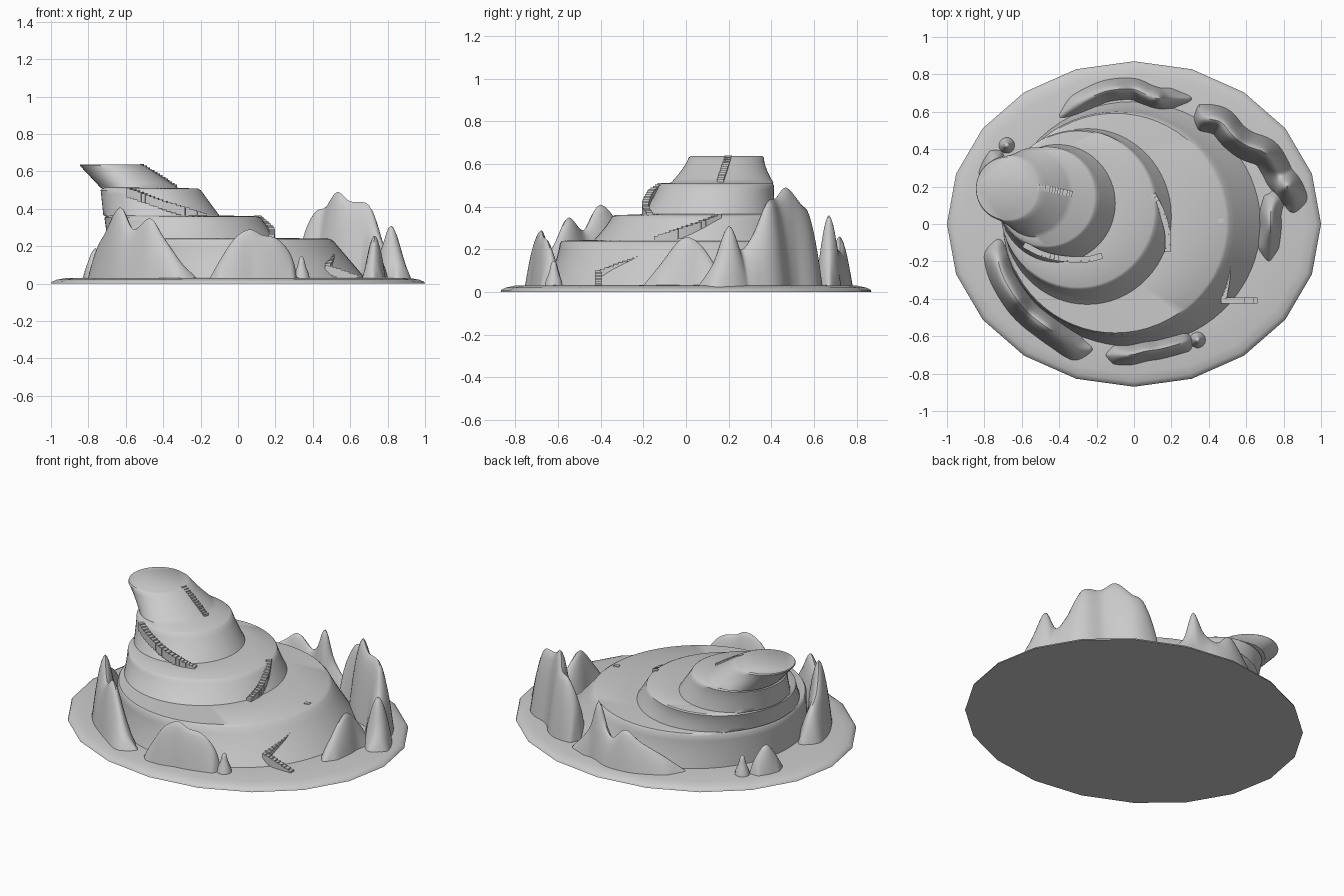
import bpy, bmesh, math
from mathutils import Vector

if "Cube" in bpy.data.objects:
    bpy.data.objects.remove(bpy.data.objects["Cube"])


def skin(name, rings, angle=40):
    """Bridge closed rings of equal length, cap both ends, shade smooth."""
    bm = bmesh.new()
    vr = [[bm.verts.new(p) for p in r] for r in rings]
    n = len(vr[0])
    for a, b in zip(vr, vr[1:]):
        for i in range(n):
            j = (i + 1) % n
            bm.faces.new((a[i], a[j], b[j], b[i]))
    bm.faces.new(vr[0])
    bm.faces.new(vr[-1])
    bmesh.ops.recalc_face_normals(bm, faces=bm.faces)
    return finish(name, bm, angle)


def finish(name, bm, angle):
    me = bpy.data.meshes.new(name)
    bm.to_mesh(me)
    bm.free()
    ob = bpy.data.objects.new(name, me)
    bpy.context.collection.objects.link(ob)
    if angle:
        bpy.ops.object.select_all(action='DESELECT')
        ob.select_set(True)
        bpy.context.view_layer.objects.active = ob
        bpy.ops.object.shade_smooth_by_angle(angle=math.radians(angle))
    return ob


def ellipse(cx, cy, rx, ry, z, n):
    return [(cx + rx * math.cos(2 * math.pi * i / n),
             cy + ry * math.sin(2 * math.pi * i / n), z) for i in range(n)]


def spline(pts, steps):
    """Catmull-Rom samples through the points."""
    p = [Vector(q) for q in pts]
    p = [2 * p[0] - p[1]] + p + [2 * p[-1] - p[-2]]
    out = []
    for k in range(1, len(p) - 2):
        a, b, c, d = p[k - 1:k + 3]
        for s in range(steps):
            t = s / steps
            out.append(0.5 * (2 * b + (c - a) * t + (2 * a - 5 * b + 4 * c - d) * t * t
                              + (3 * b - a - 3 * c + d) * t ** 3))
    return out + [p[-2]]


# low twenty-sided base plate
skin("base_plate", [ellipse(0, 0, r, 0.87 * r, z, 20) for r, z in
                    ((1.0, 0), (0.995, 0.01), (0.97, 0.021), (0.92, 0.03), (0.7, 0.034))])

# leaning stepped mound: (bottom cx, cy, rx, ry, z), (top cx, cy, rx, ry, z)
tiers = [
    ((-0.01, 0, 0.69, 0.655, 0.03), (-0.10, 0.005, 0.60, 0.595, 0.24)),
    ((-0.25, 0.04, 0.45, 0.47, 0.245), (-0.30, 0.08, 0.415, 0.425, 0.36)),
    ((-0.41, 0.11, 0.31, 0.315, 0.365), (-0.47, 0.145, 0.265, 0.27, 0.508)),
    ((-0.53, 0.17, 0.205, 0.24, 0.513), (-0.68, 0.19, 0.172, 0.175, 0.638)),
]
rings = []
for lo, hi in tiers:
    for s in range(7):
        f = s / 6 * 0.94
        g = 1 - (1 - f) ** 1.5
        cx = lo[0] + (hi[0] - lo[0]) * f
        cy = lo[1] + (hi[1] - lo[1]) * f
        rx = lo[2] + (hi[2] - lo[2]) * f
        ry = lo[3] + (hi[3] - lo[3]) * g
        rings.append(ellipse(cx, cy, rx, ry, lo[4] + (hi[4] - lo[4]) * f, 64))
    rings.append(ellipse(hi[0], hi[1], hi[2] - 0.008, hi[3] - 0.008, hi[4], 64))
skin("terraced_mound", rings)


# rock ridges: smooth walls following a path whose z is the crest height
def ridge(name, pts, w):
    path = spline(pts, 5)
    rings = []
    n = len(path)
    for i, p in enumerate(path):
        d = path[min(i + 1, n - 1)] - path[max(i - 1, 0)]
        side = Vector((d.y, -d.x, 0)).normalized()
        h = max(p.z - 0.02, 0.004)
        e = min(1, 0.25 + min(i, n - 1 - i) / 6)
        ring = []
        for k in range(-7, 8):
            t = k / 7
            o = p + side * (w * e * t)
            ring.append((o.x, o.y, 0.02 + h * (1 - abs(t) ** 1.8)))
        rings.append(ring)
    skin(name, rings, 50)


ridge("front_left_rocks", [(-.72, -.08, .03), (-.73, -.17, .2), (-.70, -.28, .28), (-.63, -.40, .41),
                           (-.56, -.48, .29), (-.47, -.55, .35), (-.40, -.60, .25),
                           (-.31, -.66, .12), (-.22, -.67, .03)], 0.075)
ridge("front_rocks", [(-.15, -.70, .03), (-.10, -.70, .12), (-.02, -.70, .24), (.06, -.68, .29),
                      (.13, -.67, .26), (.21, -.65, .24), (.28, -.63, .16), (.32, -.62, .03)], 0.055)
ridge("right_tall_rocks", [(.32, .56, .03), (.35, .56, .25), (.41, .56, .38), (.47, .54, .41),
                           (.53, .47, .49), (.60, .42, .44), (.70, .38, .42), (.75, .31, .26),
                           (.78, .25, .2), (.82, .20, .31), (.85, .13, .14), (.85, .06, .03)], 0.08)
ridge("right_low_rocks", [(.72, -.20, .03), (.72, -.12, .13), (.73, -.02, .25), (.73, .06, .23),
                          (.75, .14, .12), (.75, .18, .03)], 0.06)
ridge("back_rocks", [(-.40, .57, .03), (-.30, .64, .12), (-.18, .70, .2), (-.09, .72, .26),
                     (0, .72, .19), (.07, .69, .24), (.13, .67, .36), (.19, .67, .18),
                     (.31, .67, .03)], 0.06)
ridge("back_left_rocks", [(-.80, .20, .03), (-.78, .26, .14), (-.76, .31, .19), (-.73, .36, .12),
                          (-.71, .39, .03)], 0.055)

# small lone spires
for name, x, y, h in (("front_spire", .34, -.62, .145), ("back_left_spire", -.68, .42, .145)):
    prof = ((.045, .02), (.038, .055), (.025, .085), (.017, .115), (.012, h - .008), (.004, h))
    skin(name, [ellipse(x, y, r, r, z, 14) for r, z in prof], 60)


# stair flights: a box for every step along a path
def stairs(name, pts, count, width=0.032, depth=0.05):
    path = spline(pts, 20)
    bm = bmesh.new()
    m = len(path) - 1
    for i in range(count):
        a = path[round(i * m / count)]
        b = path[round((i + 1) * m / count)]
        d = Vector((b.x - a.x, b.y - a.y, 0))
        s = Vector((-d.y, d.x, 0)).normalized() * width / 2
        a2, b2 = Vector((a.x, a.y, 0)), Vector((b.x, b.y, 0))
        top = max(a.z, b.z)
        lo = Vector((0, 0, max(top - depth, 0.02)))
        hi = Vector((0, 0, top))
        v = [bm.verts.new(c + q) for q in (lo, hi) for c in (a2 - s, b2 - s, b2 + s, a2 + s)]
        for f in ((3, 2, 1, 0), (4, 5, 6, 7), (0, 1, 5, 4), (1, 2, 6, 5), (2, 3, 7, 6), (3, 0, 4, 7)):
            bm.faces.new([v[k] for k in f])
    bmesh.ops.recalc_face_normals(bm, faces=bm.faces)
    finish(name, bm, 0)


stairs("entry_stair", [(.66, -.41, .035), (.56, -.41, .07), (.465, -.41, .1)], 9)
stairs("first_stair", [(.48, -.40, .1), (.50, -.26, .15), (.49, -.12, .195), (.46, .03, .245)], 20, depth=.07)
stairs("second_stair", [(.18, -.15, .255), (.18, -.05, .29), (.15, .06, .325), (.10, .16, .365)], 16)
stairs("third_stair", [(-.17, -.17, .37), (-.26, -.19, .4), (-.38, -.185, .435), (-.49, -.16, .475),
                       (-.59, -.11, .512)], 20)
stairs("top_stair", [(-.33, .16, .52), (-.42, .18, .58), (-.52, .20, .64)], 14)
